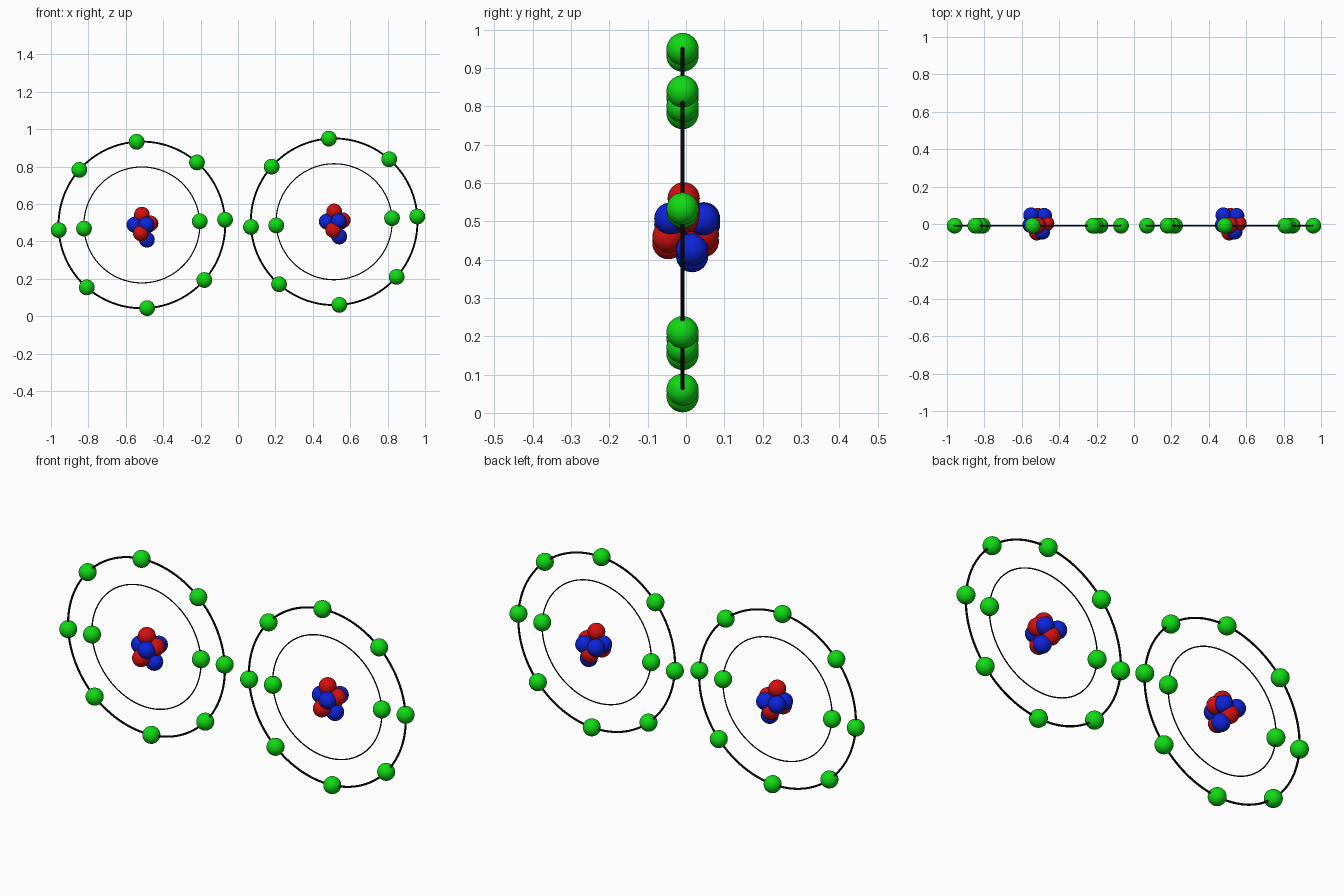
import bpy
import math
from mathutils import Vector

if "Cube" in bpy.data.objects:
    bpy.data.objects.remove(bpy.data.objects["Cube"])


def material(name, rgb):
    m = bpy.data.materials.new(name)
    m.diffuse_color = (*rgb, 1)
    m.use_nodes = True
    m.node_tree.nodes["Principled BSDF"].inputs["Base Color"].default_value = m.diffuse_color
    return m


GREEN = material("green", (0.005, 0.70, 0.007))
RED = material("red", (0.65, 0.005, 0.005))
BLUE = material("blue", (0.004, 0.017, 0.70))
BLACK = material("black", (0.002, 0.002, 0.002))

BALL_R = 0.042
OUTER_R, INNER_R = 0.4455, 0.310
TILT = math.radians(3.6)      # rotation of the electrons around the ring


def finish(name, mat):
    obj = bpy.context.object
    obj.name = name
    obj.data.materials.append(mat)
    bpy.ops.object.shade_smooth()


def ball(name, location, mat):
    bpy.ops.mesh.primitive_uv_sphere_add(segments=32, ring_count=16,
                                         radius=BALL_R, location=location)
    finish(name, mat)


def ring(name, centre, radius, wire):
    bpy.ops.mesh.primitive_torus_add(major_segments=128, minor_segments=10,
                                     major_radius=radius, minor_radius=wire,
                                     location=centre,
                                     rotation=(math.pi / 2, 0, 0))
    finish(name, BLACK)


def electrons(name, centre, radius, count):
    for i in range(count):
        a = TILT + i * math.tau / count
        offset = Vector((math.cos(a), 0, math.sin(a))) * radius
        ball(f"{name}_{i + 1}", centre + offset, GREEN)


# nucleus balls, relative to the centre of the rings
PROTONS = [(0, 0.003, 0.055), (0.046, 0.012, 0.008),
           (-0.005, -0.037, -0.045), (0, 0.053, -0.040)]
NEUTRONS = [(-0.040, 0.004, 0.001), (0.024, -0.032, 0.002),
            (0.027, 0.025, -0.079), (-0.036, 0.056, 0.003),
            (0.034, 0.053, 0)]


def atom(side, centre):
    centre = Vector(centre)
    # orbit rings
    ring(f"{side}_outer_ring", centre, OUTER_R, 0.005)
    ring(f"{side}_inner_ring", centre, INNER_R, 0.003)
    # electrons on the rings
    electrons(f"{side}_outer_electron", centre, OUTER_R, 8)
    electrons(f"{side}_inner_electron", centre, INNER_R, 2)
    # clustered nucleus
    for i, p in enumerate(PROTONS):
        ball(f"{side}_proton_{i + 1}", centre + Vector(p), RED)
    for i, p in enumerate(NEUTRONS):
        ball(f"{side}_neutron_{i + 1}", centre + Vector(p), BLUE)


atom("left", (-0.514, -0.009, 0.488))
atom("right", (0.514, -0.009, 0.505))
